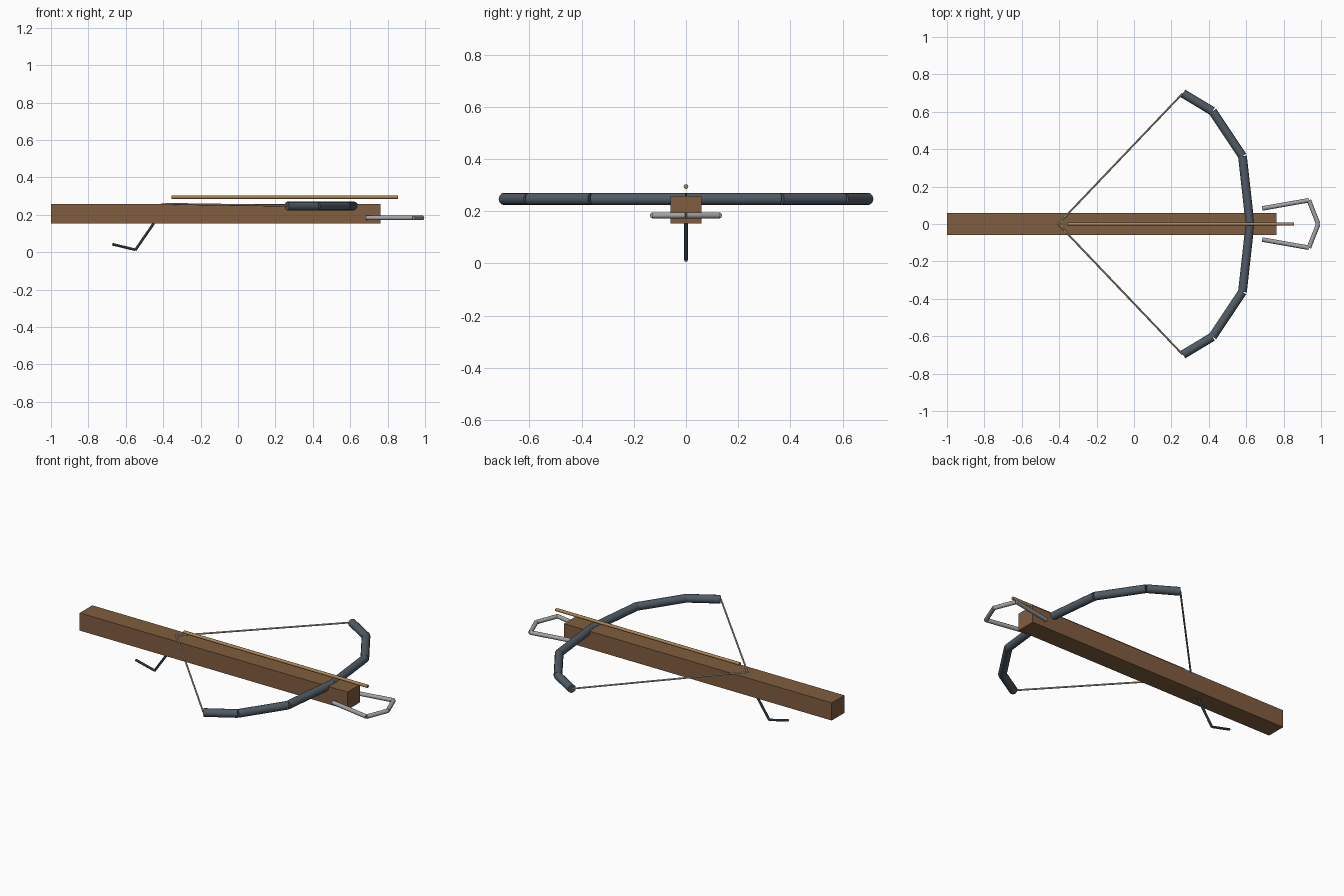
import bpy
import math
from mathutils import Vector

cube = bpy.data.objects.get("Cube")
if cube:
    bpy.data.objects.remove(cube, do_unlink=True)


def material(name, r, g, b):
    m = bpy.data.materials.new(name)
    m.use_nodes = True
    m.diffuse_color = (r, g, b, 1)
    m.node_tree.nodes["Principled BSDF"].inputs["Base Color"].default_value = (r, g, b, 1)
    return m


wood = material("brown wood", 0.22, 0.11, 0.05)
dark_steel = material("dark steel", 0.08, 0.105, 0.13)
light_steel = material("light steel", 0.36, 0.37, 0.38)
cord = material("cord", 0.52, 0.47, 0.36)
shaft = material("golden wood", 0.40, 0.24, 0.09)


def rod(name, a, b, radius, mat, sides=12):
    """Straight round bar between two points."""
    a, b = Vector(a), Vector(b)
    d = b - a
    bpy.ops.mesh.primitive_cylinder_add(vertices=sides, radius=radius, depth=d.length,
                                        location=(a + b) / 2)
    ob = bpy.context.object
    ob.name = name
    ob.rotation_euler = d.to_track_quat('Z', 'Y').to_euler()
    ob.data.materials.append(mat)
    bpy.ops.object.shade_smooth_by_angle(angle=math.radians(40))
    return ob


def chain(name, points, radius, mat, sides=12):
    """Bent bar made of straight rods meeting end to end."""
    for i, (a, b) in enumerate(zip(points, points[1:]), 1):
        rod(f"{name}_{i}", a, b, radius, mat, sides)


# Stock
bpy.ops.mesh.primitive_cube_add(size=1, location=(-0.119, 0, 0.205))
stock = bpy.context.object
stock.name = "stock"
stock.scale = (1.762, 0.118, 0.105)
stock.data.materials.append(wood)

# Bow limbs, string and stirrup, mirrored across the stock
for side, s in (("left", 1), ("right", -1)):
    limb = [(0.62, 0), (0.58, 0.363), (0.42, 0.603), (0.262, 0.698)]
    chain(f"bow_limb_{side}", [(x, s * y, 0.247) for x, y in limb], 0.0235, dark_steel)
    rod(f"string_{side}", (-0.405, 0, 0.259), (0.26, s * 0.698, 0.249), 0.005, cord, 8)
    loop = [(0.685, 0.083), (0.935, 0.127), (0.985, 0)]
    chain(f"stirrup_{side}", [(x, s * y, 0.184) for x, y in loop], 0.012, light_steel)

# Bolt lying above the stock
rod("bolt", (-0.355, 0, 0.294), (0.855, 0, 0.294), 0.009, shaft)

# Trigger lever
chain("trigger", [(-0.45, 0, 0.155), (-0.548, 0, 0.013), (-0.672, 0, 0.043)], 0.007, dark_steel, 8)
